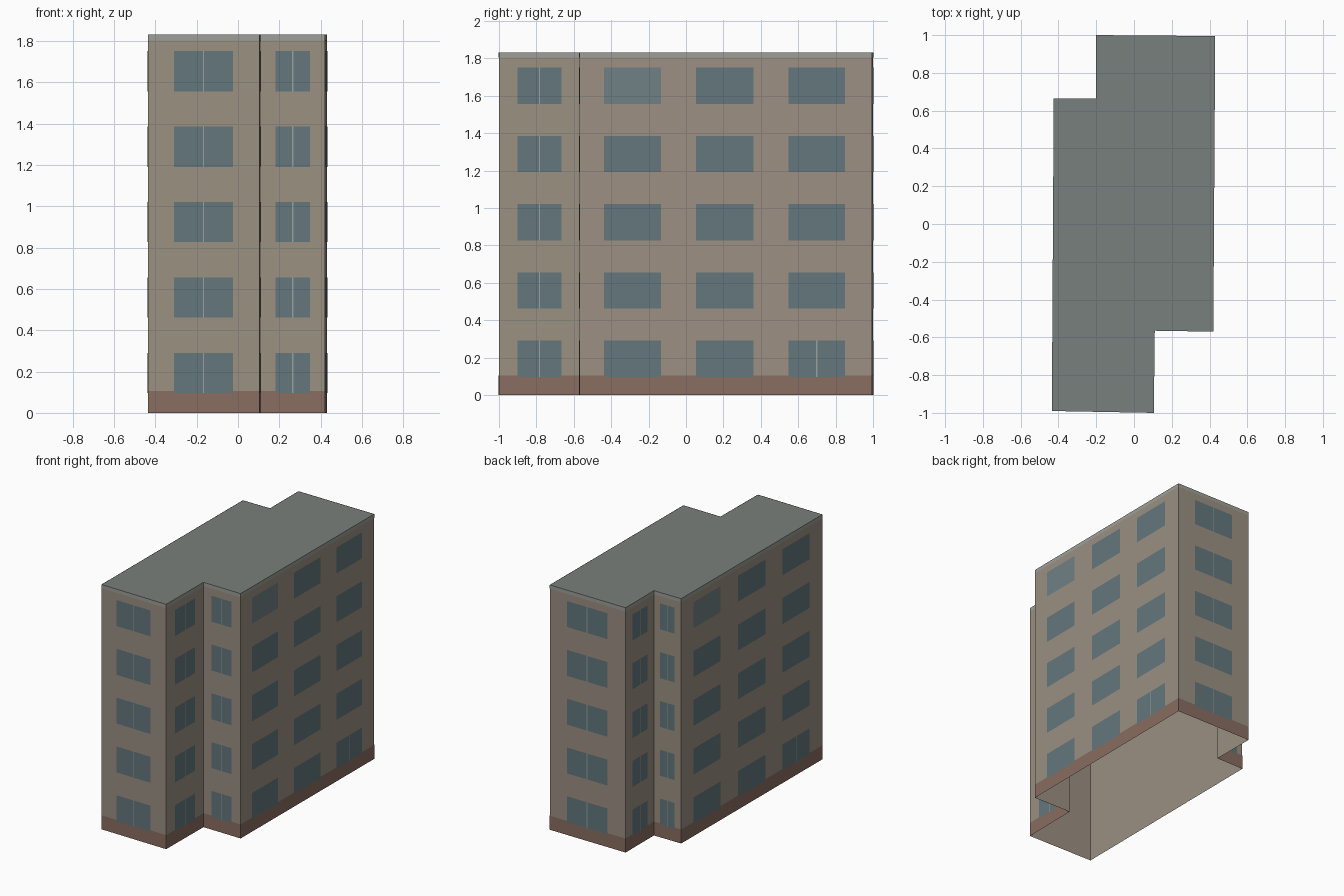
import bpy
import bmesh
from mathutils import Vector

if "Cube" in bpy.data.objects:
    bpy.data.objects.remove(bpy.data.objects["Cube"])

H = 1.83
# building footprint, counter-clockwise from the front left corner
PLAN = [Vector(p) for p in [(-0.435, -0.99), (0.105, -1.0), (0.11, -0.565), (0.42, -0.57),
                            (0.43, 0.995), (-0.2, 1.0), (-0.2, 0.665), (-0.425, 0.665)]]
EDGES = [(PLAN[i], PLAN[(i + 1) % len(PLAN)]) for i in range(len(PLAN))]

# window columns per facade as (start, end) fractions of its length
WIDE = [(0.232, 0.762)]
NARROW = [(0.23, 0.77)]
LONG = [(0.084, 0.278), (0.399, 0.594), (0.714, 0.908)]
FACADES = [WIDE, NARROW, NARROW, LONG, WIDE, NARROW, NARROW, LONG]
FLOORS = [0.096 + 0.365 * i for i in range(5)]
WIN_H = 0.194


def material(name, rgb):
    m = bpy.data.materials.new(name)
    m.diffuse_color = (*rgb, 1)
    m.use_nodes = True
    m.node_tree.nodes["Principled BSDF"].inputs["Base Color"].default_value = m.diffuse_color
    return m


def build(name, bm, mat):
    mesh = bpy.data.meshes.new(name)
    bm.to_mesh(mesh)
    bm.free()
    ob = bpy.data.objects.new(name, mesh)
    bpy.context.collection.objects.link(ob)
    mesh.materials.append(mat)
    return ob


def panel(bm, edge, u0, u1, z0, z1, out=0.0):
    """Upright rectangle on a facade, pushed outward by `out`."""
    p, q = edge
    d = (q - p).normalized()
    n = Vector((d.y, -d.x)) * out
    a, b = p.lerp(q, u0) + n, p.lerp(q, u1) + n
    bm.faces.new([bm.verts.new((v.x, v.y, z)) for v, z in
                  ((a, z0), (b, z0), (b, z1), (a, z1))])


def strip(name, z0, z1, out, mat):
    bm = bmesh.new()
    for e in EDGES:
        panel(bm, e, 0, 1, z0, z1, out)
    bmesh.ops.remove_doubles(bm, verts=bm.verts, dist=1e-4)
    return build(name, bm, mat)


# walls: thin shell, open underneath
strip("walls", 0, H, 0, material("wall_render", (0.33, 0.28, 0.225)))
strip("plinth", 0, 0.105, 0.0015, material("brick", (0.25, 0.155, 0.12)))
strip("roof_trim", 1.803, H, 0.0015, material("trim", (0.34, 0.35, 0.31)))

# flat roof
bm = bmesh.new()
bm.faces.new([bm.verts.new((p.x, p.y, H)) for p in PLAN])
build("roof", bm, material("roofing", (0.19, 0.215, 0.2)))

# windows, with centre mullions on the short facades and one ground floor bay
glass, pale, bars = bmesh.new(), bmesh.new(), bmesh.new()
for edge, columns in zip(EDGES, FACADES):
    length = (edge[1] - edge[0]).length
    for c, (u0, u1) in enumerate(columns):
        for f, z in enumerate(FLOORS):
            lighter = columns is LONG and c == 0 and f == 4
            panel(pale if lighter else glass, edge, u0, u1, z, z + WIN_H, 0.003)
            if columns is not LONG or (c == 2 and f == 0):
                mid, half = (u0 + u1) / 2, 0.003 / length
                panel(bars, edge, mid - half, mid + half, z, z + WIN_H, 0.0045)
build("windows", glass, material("glass", (0.125, 0.185, 0.205)))
build("pale_windows", pale, material("pale_glass", (0.16, 0.22, 0.235)))
build("mullions", bars, material("mullion", (0.32, 0.36, 0.35)))
